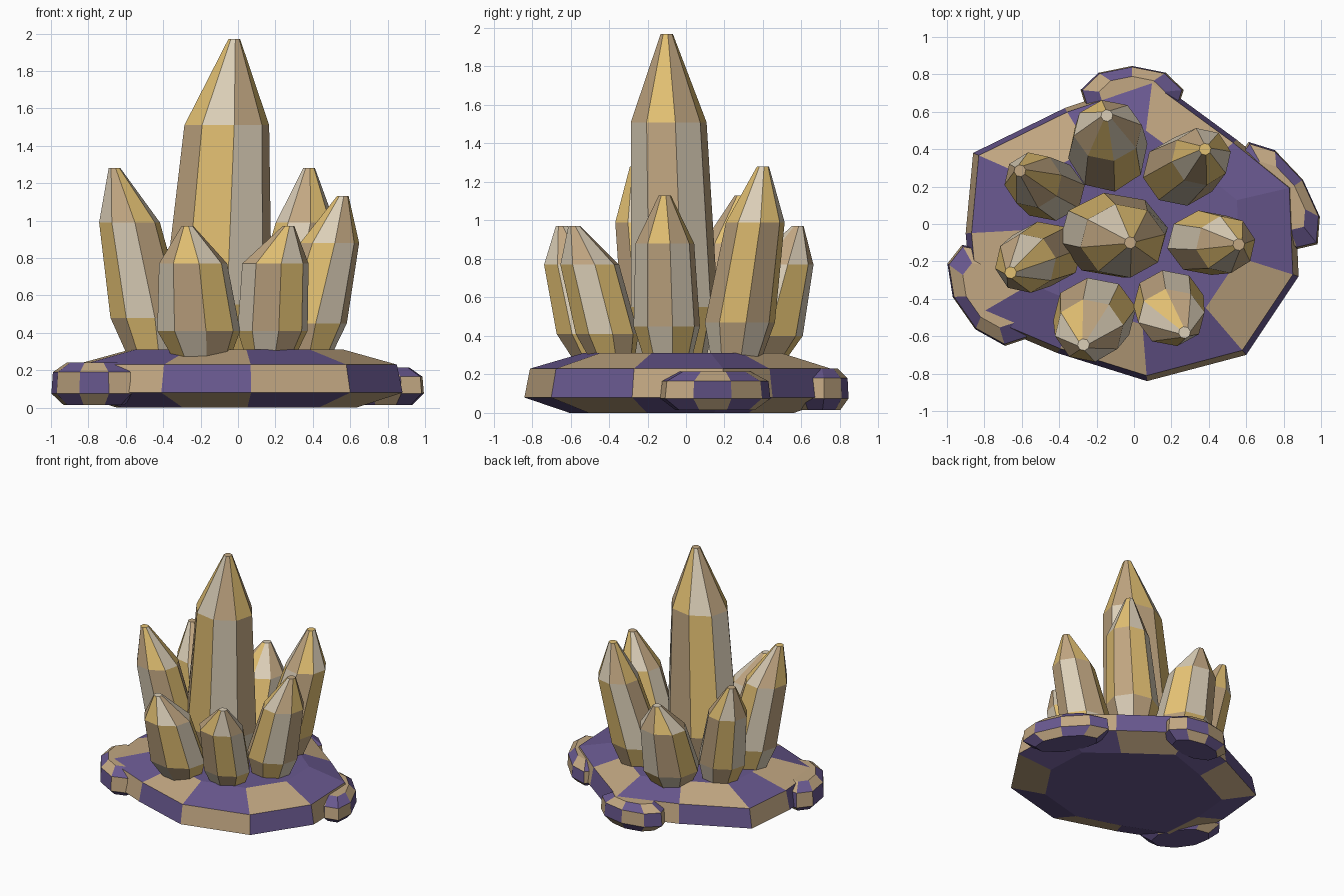
import bpy, bmesh, math

if "Cube" in bpy.data.objects:
    bpy.data.objects.remove(bpy.data.objects["Cube"])


def material(name, rgb):
    m = bpy.data.materials.new(name)
    lin = [((c + 0.055) / 1.055) ** 2.4 for c in rgb]
    m.diffuse_color = (*lin, 1)
    m.use_nodes = True
    m.node_tree.nodes["Principled BSDF"].inputs["Base Color"].default_value = m.diffuse_color
    return m


PURPLE = material("purple_stone", (0.41, 0.345, 0.56))
TAN = material("tan_stone", (0.76, 0.655, 0.51))
GOLD = material("gold_crystal", (0.89, 0.755, 0.45))
CREAM = material("cream_crystal", (0.86, 0.81, 0.72))


def ellipse(cx, cy, rx, ry, sides, phase=0.0, turn=0.0):
    """Ring of xy points, counter-clockwise."""
    pts = []
    c, s = math.cos(math.radians(turn)), math.sin(math.radians(turn))
    for i in range(sides):
        a = math.radians(phase) + math.tau * i / sides
        x, y = rx * math.cos(a), ry * math.sin(a)
        pts.append((cx + x * c - y * s, cy + x * s + y * c))
    return pts


def loft(name, rings, mats, shift=0, top=0, bottom=0):
    """Skin stacked (z, points) rings, cycling the colours round and up."""
    bm = bmesh.new()
    loops = [[bm.verts.new((x, y, z)) for x, y in pts] for z, pts in rings]
    n = len(loops[0])
    for j, (lo, hi) in enumerate(zip(loops, loops[1:])):
        for i in range(n):
            k = (i + 1) % n
            f = bm.faces.new((lo[i], lo[k], hi[k], hi[i]))
            f.material_index = (i + j + shift) % len(mats)
    bm.faces.new(loops[0][::-1]).material_index = bottom
    bm.faces.new(loops[-1]).material_index = top
    me = bpy.data.meshes.new(name)
    bm.to_mesh(me)
    bm.free()
    for m in mats:
        me.materials.append(m)
    ob = bpy.data.objects.new(name, me)
    bpy.context.collection.objects.link(ob)
    return ob


# Main rock slab: one eleven-sided outline, scaled per level
OUTLINE = [(0.86, 0.20), (0.55, 0.45), (0.10, 0.78), (-0.37, 0.62), (-0.86, 0.38), (-0.90, -0.05),
           (-0.86, -0.50), (-0.41, -0.69), (0.07, -0.84), (0.60, -0.70), (0.88, -0.28)]
loft("rock_slab",
     [(z, [(x * s, y * s) for x, y in OUTLINE])
      for z, s in ((0.0, 0.72), (0.08, 1.0), (0.23, 0.965), (0.31, 0.64))],
     [PURPLE, TAN])

# Side rocks: centre, half length, half width, turn, height
ROCKS = {"left_rock": (-0.77, -0.38, 0.31, 0.18, -55, 0.24),
         "back_rock": (-0.01, 0.69, 0.28, 0.155, 0, 0.23),
         "right_rock": (0.775, 0.15, 0.335, 0.155, -56, 0.215)}
for name, (x, y, a, b, turn, h) in ROCKS.items():
    loft(name,
         [(z, ellipse(x, y, a * s, b * s, 9, 10, turn))
          for z, s in ((0.015, 0.72), (0.075, 1.0), (h - 0.05, 0.965), (h, 0.64))],
         [PURPLE, TAN], top=1)

# Crystals: colour shift, tip xyz, shoulder centre / radii / z, lower centre / radii / z
CRYSTALS = {
    "main_crystal": (0, -0.02, -0.10, 1.97, -0.06, -0.09, 0.23, 0.20, 1.51, -0.11, -0.06, 0.295, 0.23, 0.55),
    "back_crystal": (2, -0.145, 0.58, 0.97, -0.14, 0.50, 0.185, 0.165, 0.77, -0.14, 0.39, 0.215, 0.22, 0.40),
    "back_right_crystal": (1, 0.38, 0.40, 1.28, 0.36, 0.36, 0.16, 0.155, 0.99, 0.25, 0.28, 0.205, 0.185, 0.47),
    "back_left_crystal": (0, -0.61, 0.285, 1.13, -0.54, 0.235, 0.155, 0.15, 0.88, -0.45, 0.18, 0.19, 0.165, 0.45),
    "right_crystal": (0, 0.56, -0.11, 1.13, 0.49, -0.11, 0.16, 0.155, 0.88, 0.38, -0.10, 0.205, 0.175, 0.45),
    "left_crystal": (1, -0.66, -0.26, 1.28, -0.58, -0.21, 0.165, 0.16, 0.99, -0.48, -0.16, 0.205, 0.175, 0.48),
    "front_left_crystal": (2, -0.27, -0.645, 0.97, -0.24, -0.57, 0.185, 0.17, 0.77, -0.21, -0.48, 0.225, 0.195, 0.41),
    "front_right_crystal": (2, 0.27, -0.58, 0.97, 0.20, -0.50, 0.18, 0.155, 0.77, 0.185, -0.41, 0.19, 0.165, 0.41),
}
for name, (k, tx, ty, tz, sx, sy, sa, sb, sz, lx, ly, la, lb, lz) in CRYSTALS.items():
    rings = [(0.27, ellipse(lx * 0.93, ly * 0.93, la * 0.7, lb * 0.7, 8, 10)),
             (lz, ellipse(lx, ly, la, lb, 8, 10)),
             (sz, ellipse(sx, sy, sa, sb, 8, 10)),
             (tz, ellipse(tx, ty, 0.032, 0.032, 8, 10))]
    loft(name, rings, [GOLD, CREAM, TAN], shift=k, top=(2 + k) % 3)
